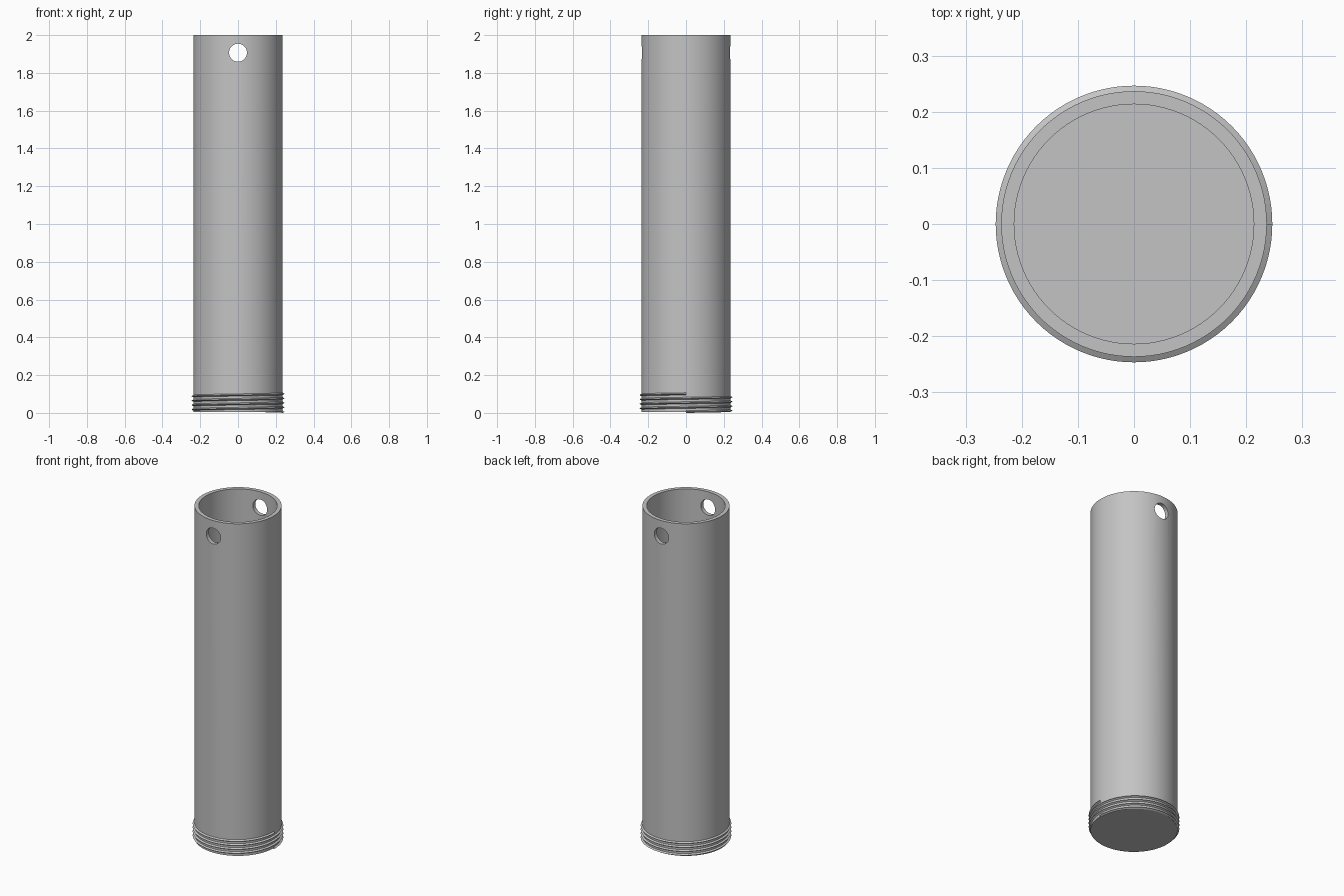
import bpy, bmesh, math
from mathutils import Matrix, Vector

cube = bpy.data.objects.get("Cube")
if cube:
    bpy.data.objects.remove(cube, do_unlink=True)

SEGMENTS = 96
OUTER, INNER, CREST = 0.2367, 0.2135, 0.2465
BASE, TOP, FLOOR = 0.006, 2.0, 0.03
PITCH, TURNS, HALF = 0.0237, 4, 0.006

grey = bpy.data.materials.new("plain_grey")
grey.use_nodes = True
colour = (0.55, 0.55, 0.55, 1)
grey.diffuse_color = colour
grey.node_tree.nodes["Principled BSDF"].inputs["Base Color"].default_value = colour


def add_object(name, bm):
    bmesh.ops.recalc_face_normals(bm, faces=bm.faces)
    mesh = bpy.data.meshes.new(name)
    bm.to_mesh(mesh)
    bm.free()
    mesh.materials.append(grey)
    obj = bpy.data.objects.new(name, mesh)
    bpy.context.collection.objects.link(obj)
    return obj


def smooth(obj):
    bpy.ops.object.select_all(action="DESELECT")
    obj.select_set(True)
    bpy.context.view_layer.objects.active = obj
    bpy.ops.object.shade_smooth_by_angle(angle=math.radians(30))


# Hollow tube with a closed bottom, turned from a half section
bm = bmesh.new()
section = [(0, BASE), (OUTER, BASE), (OUTER, TOP), (INNER, TOP), (INNER, FLOOR), (0, FLOOR)]
verts = [bm.verts.new((r, 0, z)) for r, z in section]
edges = [bm.edges.new(pair) for pair in zip(verts, verts[1:])]
bmesh.ops.spin(bm, geom=verts + edges, cent=(0, 0, 0), axis=(0, 0, 1),
               angle=math.tau, steps=SEGMENTS, use_duplicate=False)
bmesh.ops.remove_doubles(bm, verts=bm.verts, dist=0.0001)
bmesh.ops.dissolve_limit(bm, angle_limit=0.001, verts=bm.verts, edges=bm.edges)
tube = add_object("tube_body", bm)

# Cross hole drilled front to back near the rim
bm = bmesh.new()
bmesh.ops.create_cone(bm, cap_ends=True, segments=48, radius1=0.0475, radius2=0.0475, depth=1,
                      matrix=Matrix.Translation((0, 0, 1.907)) @ Matrix.Rotation(math.pi / 2, 4, "X"))
cutter = add_object("hole_cutter", bm)
cutter.hide_render = True
drill = tube.modifiers.new("cross_hole", "BOOLEAN")
drill.operation = "DIFFERENCE"
drill.solver = "EXACT"
drill.object = cutter
bpy.context.view_layer.objects.active = tube
tube.select_set(True)
bpy.ops.object.modifier_apply(modifier=drill.name)
bpy.data.objects.remove(cutter, do_unlink=True)
smooth(tube)

# Right-handed screw thread: a ridge swept along a helix
bm = bmesh.new()
ridge = [(OUTER - 0.002, -HALF), (OUTER, -HALF), (CREST, 0), (OUTER, HALF), (OUTER - 0.002, HALF)]
rings = []
for i in range(SEGMENTS * TURNS + 1):
    turn = i / SEGMENTS
    spin = Matrix.Rotation(turn * math.tau, 3, "Z")
    rings.append([bm.verts.new(spin @ Vector((r, 0, HALF + turn * PITCH + z))) for r, z in ridge])
for a, b in zip(rings, rings[1:]):
    for j in range(len(ridge)):
        k = (j + 1) % len(ridge)
        bm.faces.new((a[j], b[j], b[k], a[k]))
bm.faces.new(rings[0])
bm.faces.new(rings[-1])
smooth(add_object("screw_thread", bm))
